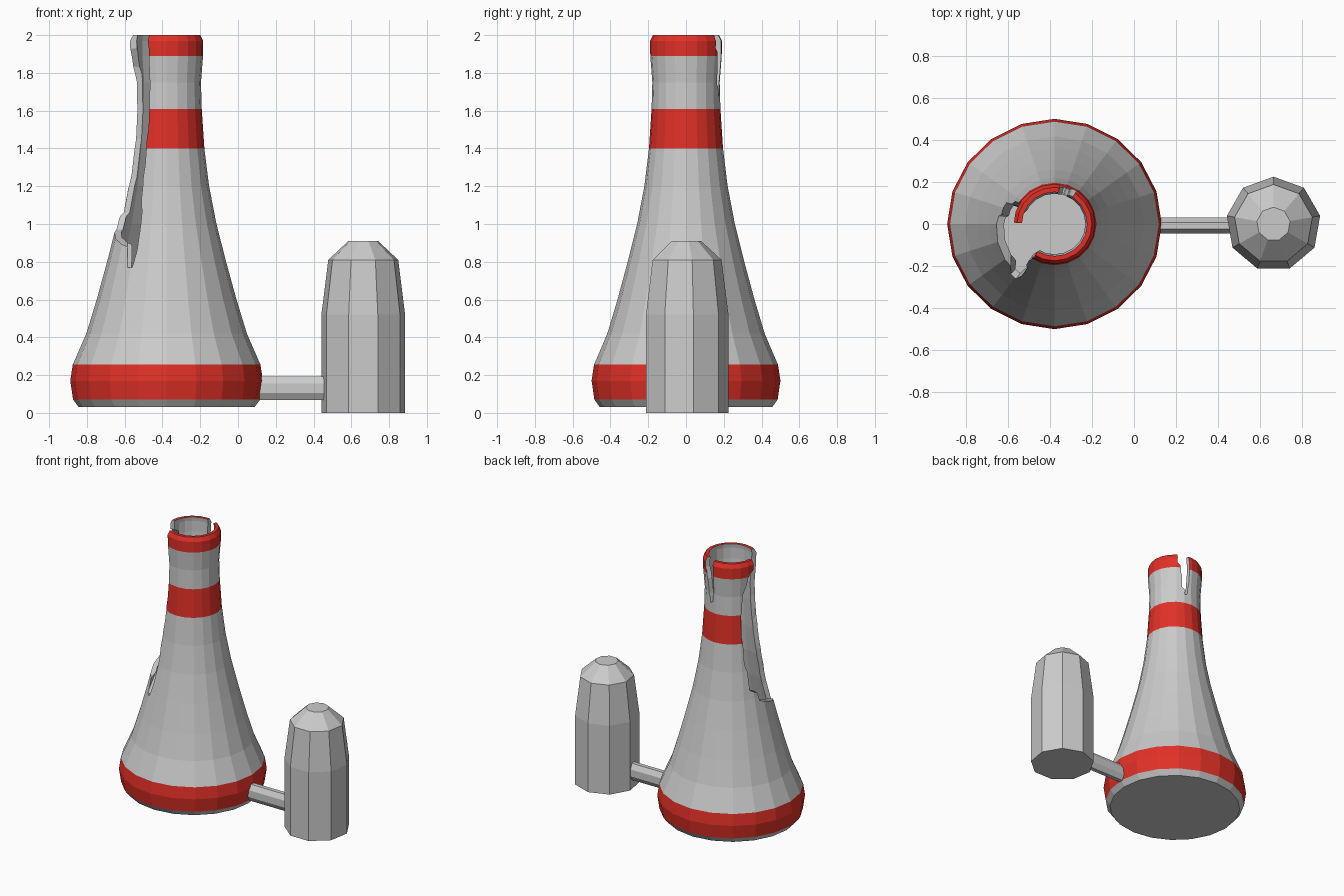
import bpy, bmesh, math
from mathutils import Vector

if "Cube" in bpy.data.objects:
    bpy.data.objects.remove(bpy.data.objects["Cube"])

grey = bpy.data.materials.new("concrete_grey")
grey.diffuse_color = (0.8, 0.8, 0.8, 1)
grey.use_nodes = True
grey.node_tree.nodes["Principled BSDF"].inputs["Base Color"].default_value = grey.diffuse_color
red = bpy.data.materials.new("stripe_red")
red.diffuse_color = (0.75, 0.03, 0.02, 1)
red.use_nodes = True
red.node_tree.nodes["Principled BSDF"].inputs["Base Color"].default_value = red.diffuse_color


def finish(name, bm, mats=()):
    bmesh.ops.recalc_face_normals(bm, faces=bm.faces[:])
    me = bpy.data.meshes.new(name)
    bm.to_mesh(me)
    bm.free()
    for m in mats:
        me.materials.append(m)
    ob = bpy.data.objects.new(name, me)
    bpy.context.collection.objects.link(ob)
    return ob


def loft(name, rings, red_rows=(), mats=()):
    """Skin a list of equal-length point rings and cap both ends."""
    bm = bmesh.new()
    vs = [[bm.verts.new(p) for p in r] for r in rings]
    n = len(vs[0])
    for j in range(len(vs) - 1):
        for i in range(n):
            k = (i + 1) % n
            f = bm.faces.new((vs[j][i], vs[j][k], vs[j + 1][k], vs[j + 1][i]))
            f.material_index = 1 if j in red_rows else 0
    bm.faces.new(vs[0])
    bm.faces.new(vs[-1])
    return finish(name, bm, mats)


def ring(cx, cy, z, r, n, start=0.0, sy=1.0):
    return [(cx + r * math.cos(start + 2 * math.pi * i / n),
             cy + r * sy * math.sin(start + 2 * math.pi * i / n), z) for i in range(n)]


# Tower: hollow flared shell, outer profile up then inner profile down
CX = -0.378
outer = [(0.03, 0.465), (0.07, 0.495), (0.17, 0.51), (0.255, 0.497), (0.42, 0.425),
         (0.6, 0.37), (0.8, 0.315), (1.0, 0.264), (1.2, 0.225), (1.4, 0.2),
         (1.61, 0.186), (1.75, 0.182), (1.89, 0.193), (1.97, 0.194), (2.0, 0.178)]
inner = [(z, r - 0.035) for z, r in outer[2:-1]]
inner = [(2.0, 0.155)] + inner[::-1] + [(0.06, 0.44)]
tower = loft("cooling_tower",
             [ring(CX, 0, z, r, 20, sy=0.98) for z, r in outer + inner],
             red_rows=(1, 2, 9, 12, 13, 14), mats=(grey, red))


# Cracks: radial wedge cutters from rows of (height, start angle, end angle)
def crack(name, rows):
    rings = []
    for z, a, b in rows:
        rings.append([(CX + r * math.cos(math.radians(t)), r * math.sin(math.radians(t)), z)
                      for r, t in ((0.05, a), (0.05, b), (0.6, b), (0.6, a))])
    cutter = loft(name, rings)
    cutter.hide_render = True
    cutter.hide_viewport = True
    cutter.display_type = 'WIRE'
    mod = tower.modifiers.new(name, 'BOOLEAN')
    mod.object = cutter
    mod.operation = 'DIFFERENCE'
    mod.solver = 'EXACT'


crack("side_crack_cutter", [(0.77, 229, 235), (0.97, 172, 238), (1.06, 156, 238),
                            (1.25, 150, 235), (1.45, 146, 237), (1.65, 149, 240),
                            (1.83, 160, 240), (1.93, 178, 240), (2.1, 180, 238)])
crack("back_crack_cutter", [(1.68, 73, 76), (1.74, 67, 81), (1.85, 64, 84),
                            (1.93, 56, 84), (2.1, 60, 82)])

# Containment dome: nine-sided drum with a stepped cap
loft("containment_dome", [ring(0.663, 0, z, r, 9, math.pi / 2) for z, r in
                          ((0, 0.225), (0.52, 0.225), (0.81, 0.188), (0.91, 0.08))])

# Connecting pipe: flattened tube between tower and dome
loft("connecting_pipe",
     [[(x, -0.008 + 0.041 * math.cos(math.pi * (i + 0.5) / 4),
        0.13 + 0.068 * math.sin(math.pi * (i + 0.5) / 4)) for i in range(8)]
      for x in (0.08, 0.5)])
